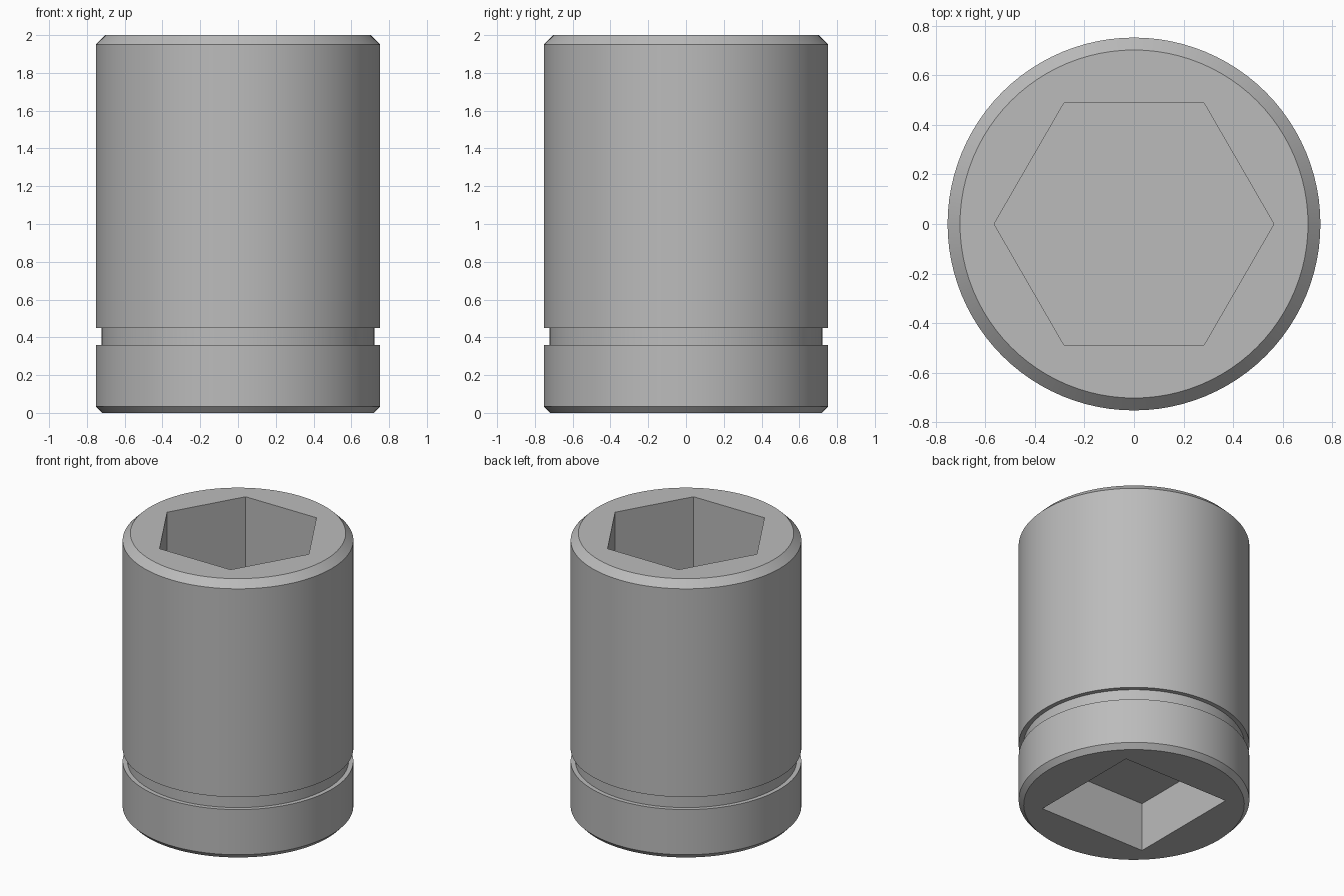
import bpy
import bmesh
import math

SEGMENTS = 96

default = bpy.data.objects.get("Cube")
if default:
    bpy.data.objects.remove(default, do_unlink=True)

# Single plain metal colour
steel = bpy.data.materials.new("steel grey")
steel.use_nodes = True
colour = (0.5, 0.5, 0.5, 1)
steel.diffuse_color = colour
steel.node_tree.nodes["Principled BSDF"].inputs["Base Color"].default_value = colour

bm = bmesh.new()


def ring(radius, z, sides, start=0.0):
    """Closed polygon of vertices around the z axis."""
    angles = [start + math.tau * i / sides for i in range(sides)]
    return [bm.verts.new((radius * math.cos(a), radius * math.sin(a), z)) for a in angles]


def skin(a, b):
    """Quads between two rings of equal size."""
    for i in range(len(a)):
        j = (i + 1) % len(a)
        bm.faces.new((a[i], a[j], b[j], b[i]))


def loop_edges(verts):
    edges = []
    for i, v in enumerate(verts):
        w = verts[(i + 1) % len(verts)]
        edges.append(bm.edges.get((v, w)) or bm.edges.new((v, w)))
    return edges


def recess(rim, radius, sides, start, floor_z):
    """End face around a polygonal blind hole, with its walls and floor."""
    mouth = ring(radius, rim[0].co.z, sides, start)
    floor = ring(radius, floor_z, sides, start)
    skin(mouth, floor)
    bm.faces.new(floor)
    bmesh.ops.triangle_fill(bm, use_beauty=True, edges=loop_edges(rim) + loop_edges(mouth))


# Turned outer body: bottom chamfer, groove, barrel, top chamfer
profile = [(0.72, 0), (0.753, 0.035), (0.753, 0.36), (0.722, 0.36),
           (0.722, 0.45), (0.753, 0.45), (0.753, 1.95), (0.703, 2)]
rings = [ring(r, z, SEGMENTS) for r, z in profile]
for lower, upper in zip(rings, rings[1:]):
    skin(lower, upper)

# Hexagonal socket above, square drive hole below
recess(rings[-1], 0.565, 6, 0, 1.0)
recess(rings[0], 0.6, 4, math.pi / 4, 0.352)

bmesh.ops.recalc_face_normals(bm, faces=bm.faces)
mesh = bpy.data.meshes.new("socket_body")
bm.to_mesh(mesh)
bm.free()
mesh.materials.append(steel)

body = bpy.data.objects.new("socket_body", mesh)
bpy.context.collection.objects.link(body)
bpy.ops.object.select_all(action="DESELECT")
body.select_set(True)
bpy.context.view_layer.objects.active = body
bpy.ops.object.shade_smooth_by_angle(angle=math.radians(30))
